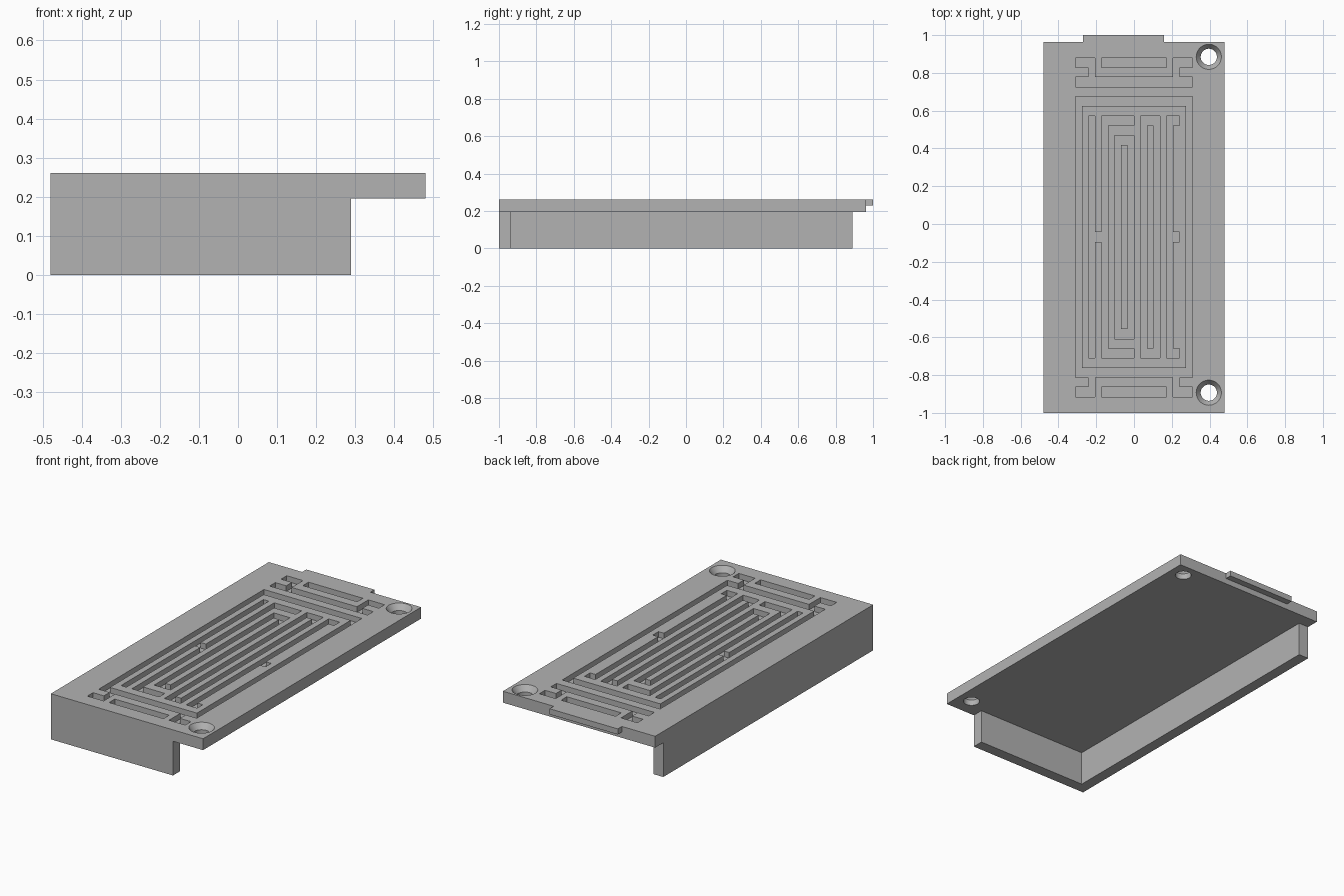
import bpy
import bmesh
from mathutils import Matrix, Vector

default = bpy.data.objects.get("Cube")
if default:
    bpy.data.objects.remove(default, do_unlink=True)

TOP, UNDER, MID = 0.26, 0.195, 0.228      # plate top, plate underside, groove floor
COLS, ROWS = 18, 35                        # groove grid
PITCH_X, PITCH_Y = 0.0343, 0.0513
ORIGIN_X, ORIGIN_Y = -0.309, 0.88

grey = bpy.data.materials.new("plain_grey")
grey.use_nodes = True
grey.diffuse_color = (0.45, 0.45, 0.45, 1)
grey.node_tree.nodes["Principled BSDF"].inputs["Base Color"].default_value = grey.diffuse_color


def add_box(bm, x0, x1, y0, y1, z0, z1):
    centre = Vector((x0 + x1, y0 + y1, z0 + z1)) / 2
    size = Matrix.Diagonal((x1 - x0, y1 - y0, z1 - z0, 1))
    bmesh.ops.create_cube(bm, size=1, matrix=Matrix.Translation(centre) @ size)


def add_cone(bm, x, y, z0, z1, r0, r1):
    place = Matrix.Translation((x, y, (z0 + z1) / 2))
    bmesh.ops.create_cone(bm, cap_ends=True, segments=48, radius1=r0, radius2=r1,
                          depth=z1 - z0, matrix=place)


def finish(bm, name):
    mesh = bpy.data.meshes.new(name)
    bm.to_mesh(mesh)
    bm.free()
    mesh.materials.append(grey)
    obj = bpy.data.objects.new(name, mesh)
    bpy.context.collection.objects.link(obj)
    return obj


def box_object(name, *bounds):
    bm = bmesh.new()
    add_box(bm, *bounds)
    return finish(bm, name)


def combine(body, tool, operation):
    mod = body.modifiers.new(tool.name, "BOOLEAN")
    mod.object, mod.operation = tool, operation
    mod.solver, mod.use_self = "EXACT", True
    tool.hide_render = True
    bpy.context.view_layer.update()
    graph = bpy.context.evaluated_depsgraph_get()
    result = bpy.data.meshes.new_from_object(body.evaluated_get(graph))
    body.modifiers.clear()
    body.data = result
    bpy.data.objects.remove(tool, do_unlink=True)


# Cover plate with the two skirt walls and the end tab
cover = box_object("cover_plate", -0.48, 0.48, -1, 0.963, UNDER, TOP)
combine(cover, box_object("front_wall", -0.48, 0.29, -1, -0.936, 0, 0.22), "UNION")
combine(cover, box_object("side_wall", -0.48, -0.417, -1, 0.89, 0, 0.22), "UNION")
combine(cover, box_object("end_tab", -0.27, 0.16, 0.9, 1, MID, TOP), "UNION")

# Grooves, laid out on a column and row grid
grooves = bmesh.new()


def groove(c0, c1, r0, r1):
    add_box(grooves, ORIGIN_X + c0 * PITCH_X, ORIGIN_X + c1 * PITCH_X,
            ORIGIN_Y - r1 * PITCH_Y, ORIGIN_Y - r0 * PITCH_Y, MID, TOP + 0.05)


def mirrored(c0, c1, r0, r1):
    groove(c0, c1, r0, r1)
    groove(COLS - c1, COLS - c0, r0, r1)


def ring(c0, c1, r0, r1):
    for c in (c0, c1 - 1):
        groove(c, c + 1, r0, r1)
    for r in (r0, r1 - 1):
        groove(c0, c1, r, r + 1)


# End bars and hooked feet at both ends
for end_row, stem in ((0, (0, 3)), (ROWS - 1, (32, ROWS))):
    groove(4, 14, end_row, end_row + 1)
    mirrored(0, 3, end_row, end_row + 1)
    mirrored(2, 3, *stem)
groove(0, COLS, 2, 3)

# Closed rings
ring(0, COLS, 4, 33)
ring(6, 9, 8, 29)
ring(10, 13, 6, 31)

# Long slots with side arms
for column in (2, 4, 14):
    groove(column, column + 1, 6, 31)
groove(2, 5, 18, 19)
for row in (6, 30):
    groove(4, 9, row, row + 1)
for row in (6, 18, 30):
    groove(14, 16, row, row + 1)
combine(cover, finish(grooves, "groove_cutter"), "DIFFERENCE")

# Countersunk screw holes
for y in (0.885, -0.893):
    drill = bmesh.new()
    add_cone(drill, 0.396, y, 0.1, 0.4, 0.043, 0.043)
    combine(cover, finish(drill, "hole_cutter"), "DIFFERENCE")
    sink = bmesh.new()
    add_cone(sink, 0.396, y, 0.22, 0.27, 0.037, 0.074)
    combine(cover, finish(sink, "countersink_cutter"), "DIFFERENCE")

# Smooth hole walls, crisp edges elsewhere
bpy.ops.object.select_all(action="DESELECT")
cover.select_set(True)
bpy.context.view_layer.objects.active = cover
bpy.ops.object.shade_smooth_by_angle()
